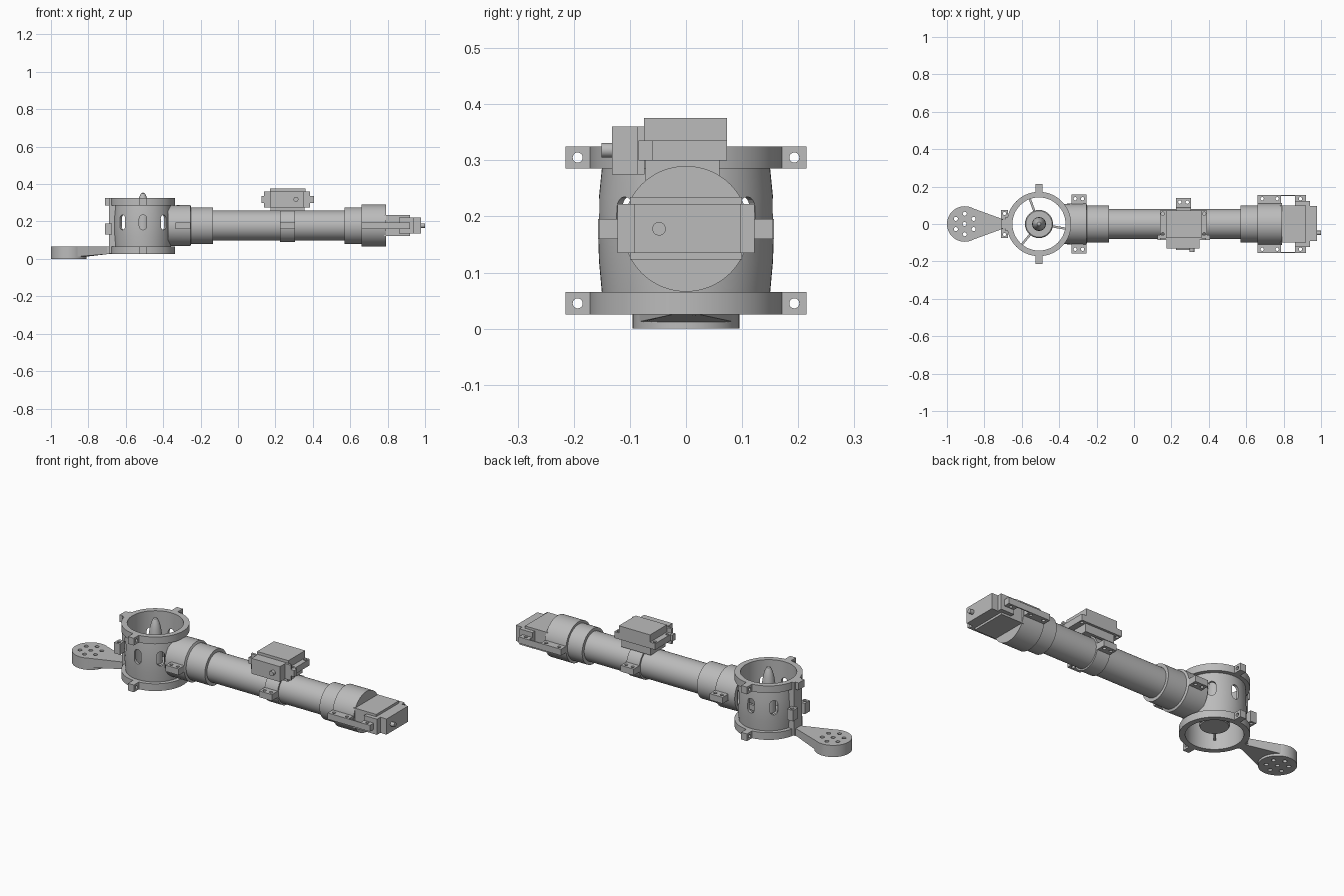
import bpy, bmesh, math
from mathutils import Matrix, Vector

if "Cube" in bpy.data.objects:
    bpy.data.objects.remove(bpy.data.objects["Cube"])

grey = bpy.data.materials.new("neutral_grey")
grey.use_nodes = True
GREY = (0.5, 0.5, 0.5, 1)
grey.diffuse_color = GREY
grey.node_tree.nodes["Principled BSDF"].inputs["Base Color"].default_value = GREY

RING_X, AXIS_Z = -0.508, 0.178


def finish(name, bm, smooth=False):
    bmesh.ops.recalc_face_normals(bm, faces=bm.faces)
    mesh = bpy.data.meshes.new(name)
    bm.to_mesh(mesh)
    bm.free()
    mesh.materials.append(grey)
    ob = bpy.data.objects.new(name, mesh)
    bpy.context.collection.objects.link(ob)
    if smooth:
        shade(ob)
    return ob


def shade(ob):
    bpy.ops.object.select_all(action='DESELECT')
    ob.select_set(True)
    bpy.context.view_layer.objects.active = ob
    bpy.ops.object.shade_smooth_by_angle(angle=math.radians(35))


def add_box(bm, x, y, z):
    verts = bmesh.ops.create_cube(bm, size=1)["verts"]
    for v in verts:
        v.co = Vector([(r[0] + r[1]) / 2 + c * (r[1] - r[0]) for c, r in zip(v.co, (x, y, z))])


def box(name, x, y, z):
    bm = bmesh.new()
    add_box(bm, x, y, z)
    return finish(name, bm)


def add_cyl(bm, centre, r, depth, axis='Z', seg=24):
    turn = {'X': Matrix.Rotation(math.pi / 2, 4, 'Y'),
            'Y': Matrix.Rotation(math.pi / 2, 4, 'X'), 'Z': Matrix()}[axis]
    bmesh.ops.create_cone(bm, cap_ends=True, segments=seg, radius1=r, radius2=r,
                          depth=depth, matrix=Matrix.Translation(centre) @ turn)


def cylinder(name, centre, r, depth, axis='Z'):
    bm = bmesh.new()
    add_cyl(bm, centre, r, depth, axis)
    return finish(name, bm, True)


def lathe(name, profile, matrix, closed=False, seg=64):
    """Spin (radius, height) points about local z."""
    bm = bmesh.new()
    verts = [bm.verts.new((r, 0, h)) for r, h in profile]
    pairs = list(zip(verts, verts[1:] + verts[:1])) if closed else list(zip(verts, verts[1:]))
    edges = [bm.edges.new(p) for p in pairs]
    bmesh.ops.spin(bm, geom=verts + edges, cent=(0, 0, 0), axis=(0, 0, 1),
                   angle=math.tau, steps=seg)
    bmesh.ops.remove_doubles(bm, verts=bm.verts, dist=1e-5)
    bm.transform(matrix)
    return finish(name, bm, True)


def prism(bm, points, depth, matrix):
    """Extrude an outline in local xy upward by depth."""
    face = bm.faces.new([bm.verts.new(matrix @ Vector((x, y, 0))) for x, y in points])
    out = bmesh.ops.extrude_face_region(bm, geom=[face])["geom"]
    shift = matrix.to_3x3() @ Vector((0, 0, depth))
    bmesh.ops.translate(bm, vec=shift, verts=[g for g in out if isinstance(g, bmesh.types.BMVert)])


def cut(ob, bm):
    cutter = finish(ob.name + "_cutter", bm)
    mod = ob.modifiers.new("cut", 'BOOLEAN')
    mod.operation, mod.object, mod.solver = 'DIFFERENCE', cutter, 'EXACT'
    bpy.context.view_layer.objects.active = ob
    bpy.ops.object.select_all(action='DESELECT')
    ob.select_set(True)
    bpy.ops.object.modifier_apply(modifier="cut")
    bpy.data.objects.remove(cutter)
    shade(ob)


def plate(name, x, y, z, holes, axis, r=0.009):
    """Box pierced by round holes along one axis."""
    ob = box(name, x, y, z)
    bm = bmesh.new()
    for h in holes:
        add_cyl(bm, h, r, 0.3, axis, 16)
    cut(ob, bm)


ring_place = Matrix.Translation((RING_X, 0, 0))
along_x = Matrix.Translation((0, 0, AXIS_Z)) @ Matrix.Rotation(math.pi / 2, 4, 'Y')

# Barrel with rims and a ring of slots
barrel = lathe("ring_housing", [
    (0.142, 0.025), (0.172, 0.025), (0.172, 0.065), (0.15, 0.065), (0.155, 0.12),
    (0.157, 0.178), (0.155, 0.235), (0.15, 0.285), (0.172, 0.285), (0.172, 0.325),
    (0.142, 0.325)], ring_place, closed=True)
slots = bmesh.new()
stadium = []
for i in range(18):
    a = math.pi * (i if i < 9 else i - 1) / 8
    stadium.append((math.copysign(0.02, 8.5 - i) + 0.02 * math.sin(a), -0.02 * math.cos(a)))
for k in range(1, 8):
    if k != 4:
        prism(slots, stadium, 0.1, ring_place @ Matrix.Rotation(math.pi * k / 4, 4, 'Z')
              @ Matrix.Translation((0.1, 0, 0.195)) @ Matrix.Rotation(math.pi / 2, 4, 'Y'))
cut(barrel, slots)

# Rim lugs on both sides, top and bottom
for side, s in (("left", 1), ("right", -1)):
    for level, z in (("lower", 0.045), ("upper", 0.305)):
        plate(f"{side}_{level}_lug", (RING_X - 0.018, RING_X + 0.018),
              sorted((s * 0.166, s * 0.215)), (z - 0.02, z + 0.02),
              [(RING_X, s * 0.193, z)], 'X')

# Hub, pointed core and spokes inside the barrel
lathe("hub", [(0, 0.07), (0.07, 0.07), (0.075, 0.08), (0.075, 0.105), (0.07, 0.11), (0, 0.11)],
      ring_place)
lathe("core", [(0.037, 0.1), (0.037, 0.22), (0.034, 0.26), (0.028, 0.3), (0.02, 0.33),
               (0.01, 0.35), (0, 0.355)], ring_place, seg=32)
for k in range(3):
    bm = bmesh.new()
    add_box(bm, (0.06, 0.147), (-0.006, 0.006), (0.075, 0.105))
    bm.transform(ring_place @ Matrix.Rotation(math.radians(-10 + 120 * k), 4, 'Z'))
    finish(f"spoke_{k + 1}", bm)

# Mount bar at the end of the barrel
box("mount_bar", (-0.69, -0.655), (-0.035, 0.035), (0.03, 0.325))
box("mount_cap", (-0.71, -0.67), (-0.025, 0.025), (0.285, 0.325))
for side, s in (("left", 1), ("right", -1)):
    plate(f"{side}_mount_ear", (-0.71, -0.674), sorted((s * 0.03, s * 0.074)), (0.13, 0.19),
          [(-0.692, s * 0.056, 0.16)], 'Z')

# Paddle: perforated disc with a tapered arm
PAD_X = -0.905
bm = bmesh.new()
add_cyl(bm, (PAD_X, 0, 0.0325), 0.095, 0.065, seg=64)
pad = finish("paddle_disc", bm, True)
holes = bmesh.new()
add_cyl(holes, (PAD_X, 0, 0.03), 0.011, 0.2, seg=16)
for k in range(6):
    a = math.tau * k / 6 + math.pi / 2
    add_cyl(holes, (PAD_X + 0.055 * math.cos(a), 0.055 * math.sin(a), 0.03), 0.011, 0.2, seg=16)
cut(pad, holes)
bm = bmesh.new()
sweep = [math.radians(d) for d in range(66, -67, -12)]
arc = [(PAD_X + 0.094 * math.cos(a), 0.094 * math.sin(a)) for a in sweep]
prism(bm, [(-0.66, 0.025), (-0.7, 0.025)] + arc + [(-0.7, -0.025), (-0.66, -0.025)],
      0.04, Matrix.Translation((0, 0, 0.025)))
for v in bm.verts:
    if v.co.z < 0.03 and v.co.x < -0.75:
        v.co.z = 0.012
finish("paddle_arm", bm)

# Main tube with stepped couplings, seated against the barrel
tube = lathe("main_tube", [
    (0, -0.375), (0.108, -0.375), (0.11, -0.255), (0.098, -0.25), (0.098, -0.135),
    (0.08, -0.135), (0.08, 0.225), (0.089, 0.225), (0.089, 0.305), (0.08, 0.305),
    (0.08, 0.57), (0.098, 0.57), (0.098, 0.66), (0.112, 0.66), (0.112, 0.79), (0, 0.79)], along_x)
bore = bmesh.new()
add_cyl(bore, (RING_X, 0, 0.18), 0.145, 0.6, seg=64)
cut(tube, bore)

# Clamp ears and end rails
EAR_Z = (0.16, 0.195)
for side, s in (("left", 1), ("right", -1)):
    plate(f"{side}_coupling_ear", (-0.335, -0.255), sorted((s * 0.09, s * 0.157)), EAR_Z,
          [(x, s * 0.135, AXIS_Z) for x in (-0.315, -0.275)], 'Z')
    plate(f"{side}_clamp_ear", (0.225, 0.305), sorted((s * 0.075, s * 0.138)), EAR_Z,
          [(x, s * 0.117, AXIS_Z) for x in (0.245, 0.285)], 'Z')
    plate(f"{side}_end_ear", (0.66, 0.787), sorted((s * 0.09, s * 0.155)), EAR_Z,
          [(x, s * 0.135, AXIS_Z) for x in (0.685, 0.765)], 'Z')
    plate(f"{side}_end_tab", (0.86, 0.92), sorted((s * 0.09, s * 0.153)), EAR_Z,
          [(0.89, s * 0.135, AXIS_Z)], 'Z')
    box(f"{side}_end_rail", (0.66, 0.92), sorted((s * 0.149, s * 0.155)), EAR_Z)

# End actuator
box("end_body", (0.78, 0.92), (-0.1, 0.1), (0.123, 0.235))
box("end_flange", (0.86, 0.94), (-0.122, 0.122), (0.135, 0.222))
box("end_cap", (0.93, 0.978), (-0.092, 0.097), (0.135, 0.222))
cylinder("end_knob", (0.985, -0.048, AXIS_Z), 0.012, 0.03, 'X')

# Top actuator on the middle clamp
box("top_pedestal", (0.175, 0.355), (-0.072, 0.06), (0.255, 0.31))
box("top_body", (0.17, 0.362), (-0.075, 0.073), (0.3, 0.375))
plate("top_flange", (0.138, 0.39), (-0.073, 0.073), (0.3, 0.335),
      [(x, y, 0.32) for x in (0.153, 0.375) for y in (-0.055, 0.055)], 'Z')
box("top_end_tabs", (0.125, 0.405), (-0.085, -0.06), (0.3, 0.335))
box("top_front_plate", (0.14, 0.385), (-0.086, -0.074), (0.275, 0.36))
box("top_front_body", (0.175, 0.35), (-0.132, -0.08), (0.275, 0.36))
cylinder("top_knob", (0.31, -0.138, 0.318), 0.013, 0.026, 'Y')
